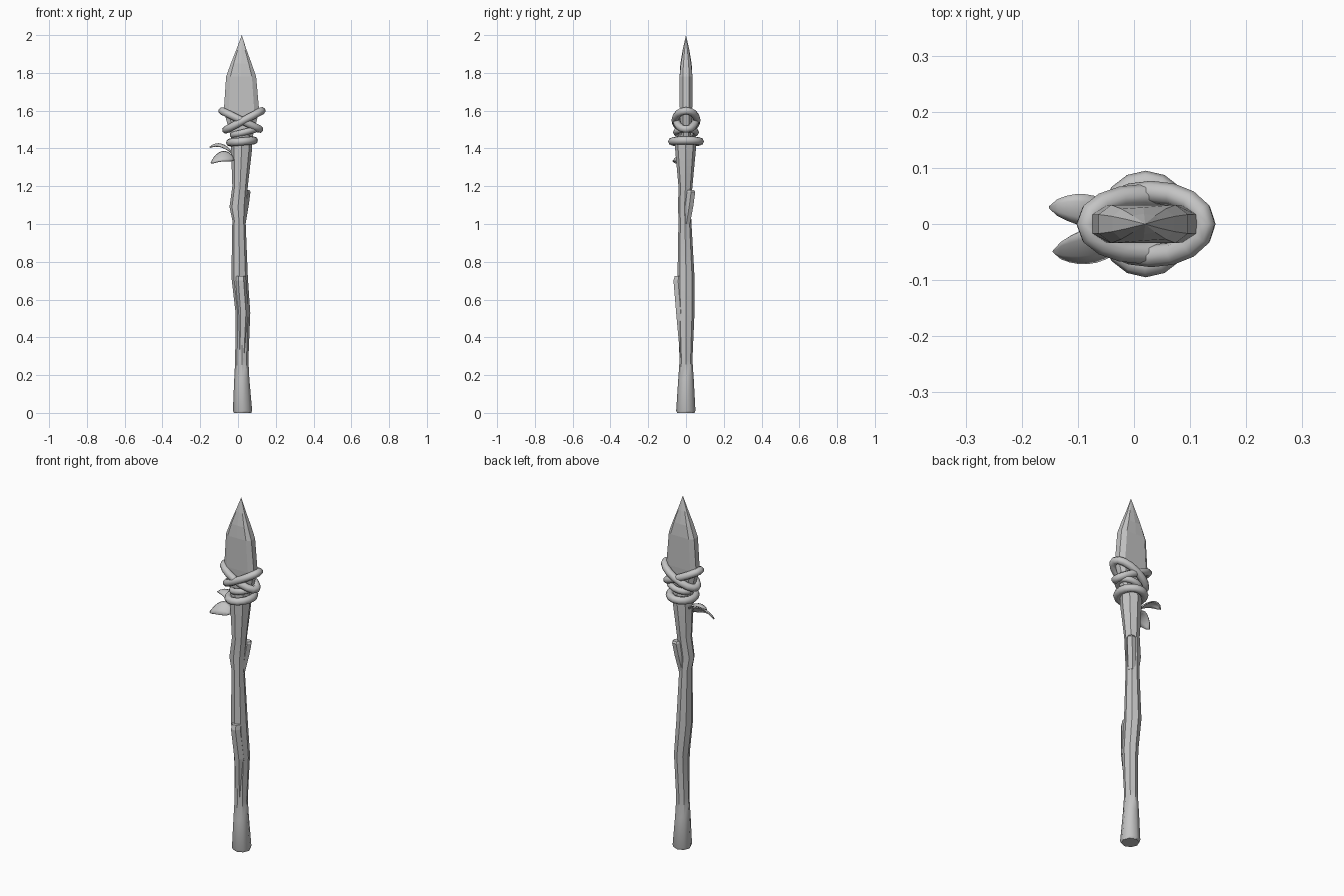
import bpy
import bmesh
from math import sin, cos, pi, radians
from mathutils import Vector

default_cube = bpy.data.objects.get("Cube")
if default_cube:
    bpy.data.objects.remove(default_cube, do_unlink=True)

# One plain grey for every part
grey = bpy.data.materials.new("plain grey")
grey.use_nodes = True
colour = (0.55, 0.55, 0.55, 1)
grey.diffuse_color = colour
grey.node_tree.nodes["Principled BSDF"].inputs["Base Color"].default_value = colour


def loft(name, rings, cyclic=False, caps=True, wrap=True, smooth_edge=None):
    """Skin a list of equal-length point rings; smooth_edge(edge, angle) picks soft edges."""
    bm = bmesh.new()
    rows = [[bm.verts.new(p) for p in ring] for ring in rings]
    count = len(rows[0])
    pairs = list(zip(rows, rows[1:]))
    if cyclic:
        pairs.append((rows[-1], rows[0]))
    for low, high in pairs:
        for i in range(count if wrap else count - 1):
            j = (i + 1) % count
            bm.faces.new((low[i], low[j], high[j], high[i]))
    if caps and not cyclic:
        bm.faces.new(rows[0][::-1])
        bm.faces.new(rows[-1])
    bmesh.ops.remove_doubles(bm, verts=bm.verts, dist=0.0002)
    bmesh.ops.recalc_face_normals(bm, faces=bm.faces)
    if smooth_edge:
        for face in bm.faces:
            face.smooth = True
        for edge in bm.edges:
            edge.smooth = smooth_edge(edge, edge.calc_face_angle(0))
    mesh = bpy.data.meshes.new(name)
    bm.to_mesh(mesh)
    bm.free()
    obj = bpy.data.objects.new(name, mesh)
    bpy.context.collection.objects.link(obj)
    mesh.materials.append(grey)
    return obj


def oval(cx, cy, z, rx, ry, sides):
    return [(cx + rx * cos(2 * pi * i / sides), cy + ry * sin(2 * pi * i / sides), z)
            for i in range(sides)]


# Shaft: crooked eight-sided pole, each section as z, left, right, front, back
shaft_sections = [
    (0.0, -0.022, 0.07, -0.047, 0.045),
    (0.012, -0.027, 0.075, -0.052, 0.05),
    (0.18, -0.02, 0.06, -0.041, 0.041),
    (0.28, -0.015, 0.055, -0.034, 0.034),
    (0.53, -0.013, 0.065, -0.045, 0.045),
    (0.72, -0.035, 0.052, -0.045, 0.045),
    (1.02, -0.03, 0.04, -0.04, 0.028),
    (1.09, -0.045, 0.045, -0.042, 0.026),
    (1.2, -0.03, 0.052, -0.04, 0.034),
    (1.4, -0.037, 0.075, -0.058, 0.053),
    (1.47, -0.035, 0.075, -0.055, 0.05),
]
loft("shaft",
     [oval((l + r) / 2, (f + b) / 2, z, (r - l) / 2, (b - f) / 2, 8)
      for z, l, r, f, b in shaft_sections],
     smooth_edge=lambda e, a: a < radians(25) or
     (a < radians(50) and all(0.01 < v.co.z < 0.19 for v in e.verts)))

# Cut branch stubs growing out of the shaft, each section as x, y, z, radius
stubs = {
    "lower_branch_stub": [(0.02, -0.012, 0.28, 0.02), (0.028, -0.028, 0.53, 0.028),
                          (0.016, -0.042, 0.7, 0.028), (0.016, -0.038, 0.725, 0.025)],
    "upper_branch_stub": [(0.018, 0.002, 1.0, 0.022), (0.032, 0.018, 1.1, 0.025),
                          (0.041, 0.027, 1.17, 0.025), (0.04, 0.025, 1.18, 0.02)],
}
for name, sections in stubs.items():
    loft(name, [oval(x, y, z, r, r, 6) for x, y, z, r in sections])

# Blade: chipped stone point, each section as z, left, right, half thickness, ridge
blade_half = [(1, 0.5), (0.72, 1), (0, 1), (-0.72, 1), (-1, 0.5)]
blade_shape = blade_half + [(x, -y) for x, y in reversed(blade_half)]
blade_sections = [
    (1.43, -0.03, 0.07, 0.025, 1),
    (1.6, -0.075, 0.112, 0.033, 1),
    (1.78, -0.063, 0.096, 0.034, 1),
    (1.85, -0.038, 0.072, 0.027, 1.1),
    (1.92, -0.01, 0.046, 0.015, 1.2),
    (2.0, 0.0199, 0.0201, 0.0001, 1),
]
rings = []
for z, left, right, thick, ridge in blade_sections:
    mid, half = (left + right) / 2, (right - left) / 2
    rings.append([(mid + half * x, thick * y * (ridge if x == 0 else 1), z)
                  for x, y in blade_shape])
loft("blade", rings)


# Vine binding: tilted oval loops of round cord
def cord_loop(name, centre, rx, ry, tilt, radius, segments=16, sides=8):
    c, s = cos(radians(tilt)), sin(radians(tilt))
    rings = []
    for i in range(segments):
        a = 2 * pi * i / segments
        outward = Vector((cos(a) / rx, sin(a) / ry, 0)).normalized()
        ring = []
        for k in range(sides):
            b = 2 * pi * k / sides
            p = Vector((rx * cos(a), ry * sin(a), 0)) + outward * radius * cos(b)
            p.z += radius * sin(b)
            ring.append(Vector((p.x * c - p.z * s, p.y, p.x * s + p.z * c)) + Vector(centre))
        rings.append(ring)
    loft(name, rings, cyclic=True, smooth_edge=lambda e, a: a < radians(60))


cord_loop("cord_loop_high_left", (0.015, 0, 1.55), 0.11, 0.051, -26, 0.02)
cord_loop("cord_loop_high_right", (0.031, 0, 1.549), 0.108, 0.057, 28, 0.02)
cord_loop("cord_loop_middle", (0.033, 0, 1.486), 0.062, 0.052, 14, 0.017)
cord_loop("cord_loop_bottom", (0.021, 0, 1.437), 0.064, 0.074, 5, 0.021)


# Leaves: arched blades following a bent midrib
def leaf(name, base, bend, tip, across, crease):
    base, bend, tip, across = map(Vector, (base, bend, tip, across))
    rows = []
    steps = 8
    for i in range(steps + 1):
        t = i / steps
        spine = base * (1 - t) ** 2 + bend * 2 * t * (1 - t) + tip * t * t
        width = 0.08 + 0.92 * sin(pi * t ** 0.85) ** 0.7 if i < steps else 0.02
        rows.append([spine + across * width * s + Vector((0, 0, crease * width * (1 - s * s)))
                     for s in (-1, -0.5, 0, 0.5, 1)])
    obj = loft(name, rows, caps=False, wrap=False, smooth_edge=lambda e, a: a < radians(50))
    solid = obj.modifiers.new("thickness", "SOLIDIFY")
    solid.thickness = 0.006
    solid.offset = 0


leaf("lower_leaf", (-0.02, -0.03, 1.34), (-0.085, -0.04, 1.385), (-0.143, -0.048, 1.322),
     (0, 0.03, 0.026), 0.008)
leaf("upper_leaf", (-0.025, 0.01, 1.37), (-0.09, 0.03, 1.44), (-0.15, 0.03, 1.405),
     (0, 0.028, 0.006), 0.008)
